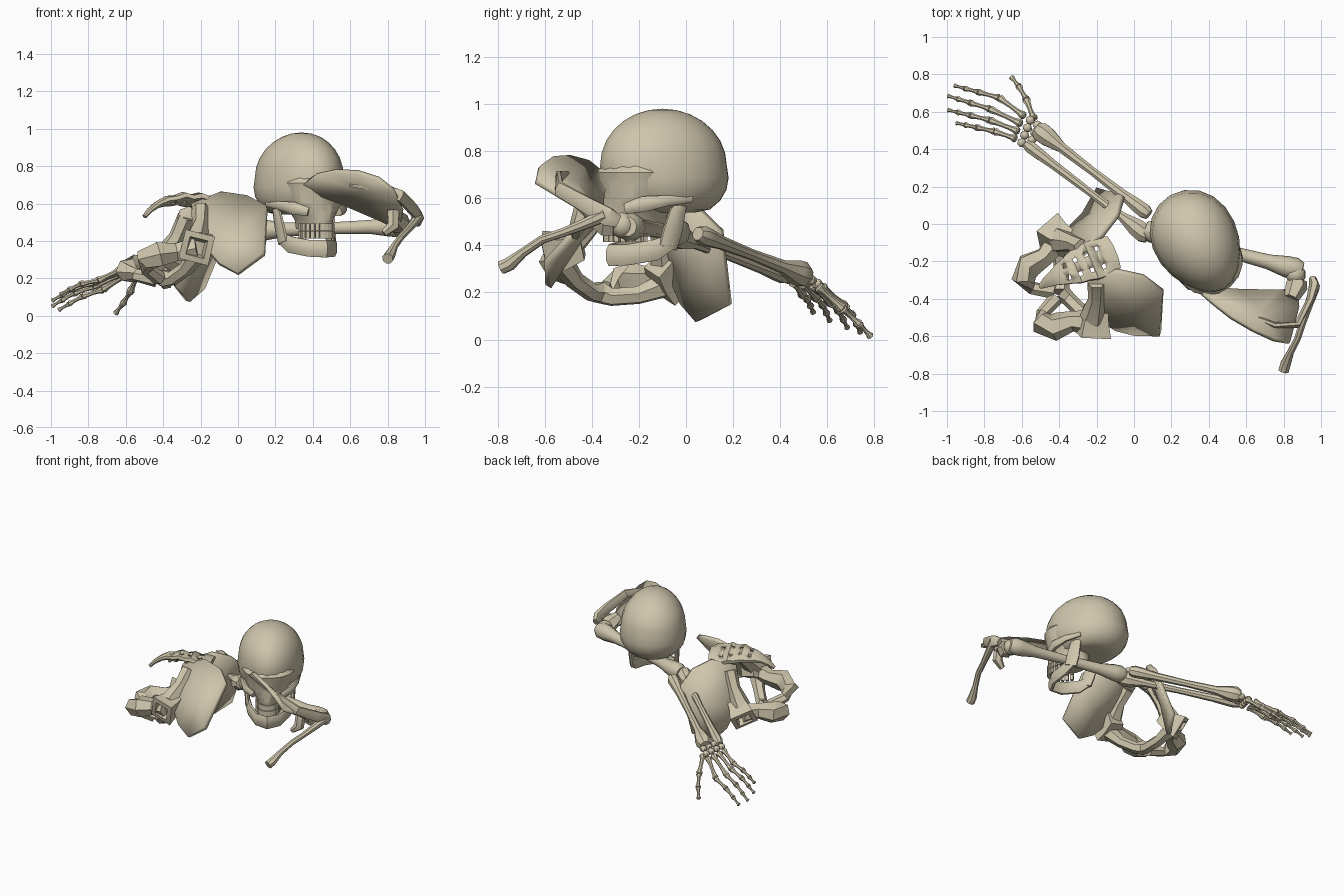
import bpy, bmesh, math
from mathutils import Vector as V, Matrix

if "Cube" in bpy.data.objects:
    bpy.data.objects.remove(bpy.data.objects["Cube"])

MAT = bpy.data.materials.new("bone")
MAT.diffuse_color = (0.62, 0.56, 0.41, 1)
MAT.use_nodes = True
MAT.node_tree.nodes["Principled BSDF"].inputs["Base Color"].default_value = MAT.diffuse_color


def finish(name, bm, mat=None, angle=40, thick=0):
    if mat:
        bm.transform(mat)
    bmesh.ops.recalc_face_normals(bm, faces=bm.faces[:])
    me = bpy.data.meshes.new(name)
    bm.to_mesh(me)
    bm.free()
    me.materials.append(MAT)
    ob = bpy.data.objects.new(name, me)
    bpy.context.collection.objects.link(ob)
    bpy.ops.object.select_all(action='DESELECT')
    ob.select_set(True)
    bpy.context.view_layer.objects.active = ob
    bpy.ops.object.shade_smooth_by_angle(angle=math.radians(angle))
    if thick:
        s = ob.modifiers.new("thickness", 'SOLIDIFY')
        s.thickness, s.offset = thick, 0
    return ob


def tube(bm, rows, side=(0, 0, 1), n=8, fixed=None):
    """Rows are (x, y, z, r_side[, r_other]); rings are swept along them."""
    pts = [V(r[:3]) for r in rows]
    rings = []
    for i, r in enumerate(rows):
        t = V(fixed) if fixed else pts[min(i + 1, len(pts) - 1)] - pts[max(i - 1, 0)]
        t.normalize()
        s = V(side) - t * t.dot(V(side))
        s.normalize()
        o = t.cross(s)
        ra, rb = r[3], r[-1]
        rings.append([bm.verts.new(pts[i] + s * ra * math.cos(a) + o * rb * math.sin(a))
                      for a in (2 * math.pi * (k + .5) / n for k in range(n))])
    for a, b in zip(rings, rings[1:]):
        for k in range(n):
            bm.faces.new((a[k], a[(k + 1) % n], b[(k + 1) % n], b[k]))
    bm.faces.new(rings[0])
    bm.faces.new(rings[-1])


def long_bone(bm, a, b, r, e0=1.6, e1=1.6, n=8):
    a, b = V(a), V(b)
    prof = [(0, e0 * .7), (.04, e0), (.1, e0 * .95), (.22, 1.05), (.5, .85),
            (.78, 1.05), (.9, e1 * .95), (.96, e1), (1, e1 * .7)]
    tube(bm, [(*a.lerp(b, t), r * k) for t, k in prof], n=n)


def fan(name, pts, centre, thick, mat=None):
    bm = bmesh.new()
    c = bm.verts.new(centre)
    vs = [bm.verts.new(p) for p in pts]
    for i, v in enumerate(vs):
        bm.faces.new((c, v, vs[(i + 1) % len(vs)]))
    return finish(name, bm, mat, 30, thick)


def ball(bm, loc, size, u=12, v=8):
    bmesh.ops.create_uvsphere(bm, u_segments=u, v_segments=v, radius=1,
                              matrix=Matrix.Translation(loc) @ Matrix.Diagonal((*size, 1)))


def cut(ob, cutter):
    m = ob.modifiers.new("hollow", 'BOOLEAN')
    m.operation, m.object, m.solver = 'DIFFERENCE', cutter, 'EXACT'
    cutter.hide_render = True
    cutter.hide_set(True)


# ---- skull, in a local frame of (sideways, forward, up)
c30, s30 = math.cos(math.radians(30)), 0.5
SK = Matrix(((c30, s30, 0, .34), (s30, -c30, 0, -.1), (0, 0, 1, 0), (0, 0, 0, 1)))

bm = bmesh.new()
bmesh.ops.create_uvsphere(bm, u_segments=20, v_segments=14, radius=1)
for v in bm.verts:
    x, y, z = v.co
    k = 1 + .25 * max(0, -z)
    v.co = (x * .22 * k * (1 - .13 * y), y * .285 * (k if y < 0 else 1), max(.54, .74 + .24 * z))
cranium = finish("cranium", bm, SK, 50)

bm = bmesh.new()
tube(bm, [(0, .13, .75, .15, .13), (0, .13, .71, .18, .165), (0, .13, .66, .165, .155),
          (0, .13, .60, .155, .145), (0, .13, .56, .125, .145), (0, .13, .51, .085, .145),
          (0, .13, .465, .08, .135)], side=(1, 0, 0), n=16)
face = finish("face_bone", bm, SK, 50)

bm = bmesh.new()
for sx in (-1, 1):
    ball(bm, (sx * .083, .265, .64), (.056, .09, .05))
eyes = finish("eye_socket_cutter", bm, SK)
bm = bmesh.new()
ball(bm, (0, .285, .555), (.028, .05, .045), 8, 6)
nose = finish("nose_cutter", bm, SK)
cut(cranium, eyes)
cut(face, eyes)
cut(face, nose)

bm = bmesh.new()
for sx in (-1, 1):
    tube(bm, [(sx * .09, .23, .555, .025), (sx * .15, .18, .575, .036, .024), (sx * .185, .08, .59, .024, .016),
              (sx * .19, -.03, .6, .02, .018)])
finish("cheekbones", bm, SK)

bm = bmesh.new()
half = [(.15, .045, .415, .035, .018), (.13, .11, .38, .048, .02), (.075, .21, .36, .048, .022)]
tube(bm, half + [(0, .255, .358, .05, .024)] + [(-r[0], *r[1:]) for r in half[::-1]])
for sx in (-1, 1):
    tube(bm, [(sx * .165, -.01, .6, .02, .015), (sx * .162, .02, .54, .04, .015),
              (sx * .155, .04, .46, .048, .017), (sx * .148, .06, .39, .045, .018)], side=(0, 1, 0))
finish("lower_jaw", bm, SK)

bm = bmesh.new()
for z in (.475, .433):
    for k in range(14):
        a = math.radians(-88 + 176 * k / 13)
        m = Matrix.Translation((.08 * math.sin(a), .13 + .14 * math.cos(a), z)) @ Matrix.Rotation(-a, 4, 'Z')
        bmesh.ops.create_cube(bm, size=1, matrix=m @ Matrix.Diagonal((.021, .02, .038, 1)))
finish("teeth", bm, SK)

# ---- pelvis: one half is built, the other is reflected in its tilted middle plane
N = V((.38, -.90, .21)).normalized()
D = .222
R = Matrix.Identity(4)
for i in range(3):
    for j in range(3):
        R[i][j] -= 2 * N[i] * N[j]
    R[i][3] = 2 * D * N[i]

wing = [(-.25, -.29, .59), (-.09, -.25, .655), (.05, -.28, .635), (.155, -.36, .58), (.14, -.59, .33),
        (0, -.585, .225), (-.10, -.56, .28), (-.20, -.50, .40)]
for tag, mat in (("front", None), ("back", R)):
    fan("hip_wing_" + tag, wing, (0, -.45, .43), .03, mat)
    bm = bmesh.new()
    tube(bm, [(-.20, -.44, .40, .075), (-.215, -.52, .375, .095), (-.22, -.595, .365, .115),
              (-.22, -.60, .365, .07), (-.22, -.545, .365, .05)], side=(.25, 0, 1), n=4, fixed=(-.1, -1, -.2))
    finish("hip_socket_" + tag, bm, mat, 30)
    bm = bmesh.new()
    tube(bm, [(-.22, -.50, .40, .07), (-.2, -.40, .49, .045), (-.2, -.31, .57, .05)], n=6)
    tube(bm, [(-.22, -.53, .36, .07), (-.33, -.52, .34, .055), (-.42, -.55, .33, .075),
              (-.49, -.53, .30, .065), (-.49, -.48, .25, .035), (-.42, -.40, .2, .04)], n=6)
    tube(bm, [(-.22, -.53, .33, .055), (-.28, -.47, .25, .04), (-.35, -.40, .20, .04),
              (-.39, -.365, .2, .05)], n=6)
    finish("sit_bone_" + tag, bm, mat, 35)


def mid(x, z):
    return (x, (N.x * x + N.z * z - D) / -N.y, z)


# sacrum and tail bone, with two rows of holes
spine = [(-.11, .585, .10, .05), (-.15, .60, .125, .04), (-.19, .605, .115, .03), (-.23, .62, .115, .034),
         (-.27, .615, .10, .028), (-.31, .627, .10, .03), (-.35, .615, .08, .026), (-.39, .612, .065, .026),
         (-.43, .595, .045, .02), (-.47, .565, .03, .016), (-.5, .53, .014, .012)]
bm = bmesh.new()
tube(bm, [(*mid(x, z), a, b) for x, z, a, b in spine], side=N, n=8)
sacrum = finish("sacrum", bm, None, 35)
bm = bmesh.new()
for k in range(4):
    for s in (-1, 1):
        p = V(mid(-.18 - .06 * k, .615)) + N * s * (.052 - .006 * k)
        bmesh.ops.create_cube(bm, size=1, matrix=Matrix.Translation(p) @ Matrix.Rotation(.38, 4, 'Z')
                              @ Matrix.Diagonal((.02, .024, .3, 1)))
cut(sacrum, finish("sacrum_hole_cutter", bm))

# ---- shoulder blade, its ridge and the collar bone
fan("shoulder_blade", [(.33, -.34, .69), (.42, -.42, .755), (.52, -.50, .775), (.64, -.57, .77), (.75, -.62, .735),
                       (.83, -.635, .67), (.88, -.45, .56), (.87, -.35, .46), (.77, -.36, .51),
                       (.56, -.355, .60)], (.67, -.47, .665), .025)
bm = bmesh.new()
tube(bm, [(.60, -.48, .70, .012), (.75, -.54, .69, .03, .015), (.87, -.54, .64, .035, .018),
          (.94, -.41, .565, .04, .02), (.965, -.33, .52, .045, .03), (.955, -.29, .5, .03, .02)], n=6)
tube(bm, [(.83, -.44, .56, .035), (.83, -.46, .48, .035), (.78, -.47, .44, .02)], side=(1, 0, 0), n=6)
tube(bm, [(.84, -.40, .53, .04), (.87, -.33, .49, .06), (.875, -.30, .485, .05)], n=6)
finish("shoulder_ridge", bm)
bm = bmesh.new()
tube(bm, [(.80, -.785, .305, .03), (.81, -.75, .32, .03), (.835, -.69, .37, .02), (.875, -.61, .425, .019),
          (.905, -.52, .455, .02), (.935, -.43, .49, .024), (.965, -.34, .53, .03)], n=8)
finish("collar_bone", bm)

# ---- arm
bm = bmesh.new()
long_bone(bm, (.90, -.25, .48), (.06, -.03, .455), .038, 1.6, 1.6, 10)
ball(bm, (.865, -.27, .485), (.055, .055, .055), 10, 8)
finish("upper_arm", bm)
bm = bmesh.new()
long_bone(bm, (.08, .05, .45), (-.52, .51, .27), .028, 1.5, 2.0)
finish("forearm_thumb_side", bm)
bm = bmesh.new()
long_bone(bm, (.08, -.07, .45), (-.58, .43, .265), .025, 2.2, 1.4)
finish("forearm_little_side", bm)

# ---- hand
idx, lit = V((-.585, .575, .225)), V((-.63, .455, .245))
bm = bmesh.new()
for row in range(2):
    for k in range(4):
        p = idx.lerp(lit, k / 3) + V((.03, -.02, .012)) * (1 + 1.3 * row)
        ball(bm, p, (.026, .026, .022), 7, 5)
finish("wrist_bones", bm)

fingers = {"index": ((-.72, .675, .14), (-.96, .74, .03)), "middle": ((-.77, .615, .155), (-.995, .685, .05)),
           "ring": ((-.77, .555, .175), (-.995, .61, .08)), "little": ((-.745, .495, .19), (-.95, .54, .115))}
for k, (name, (kn, tip)) in enumerate(fingers.items()):
    kn, tip = V(kn), V(tip)
    pts = [idx.lerp(lit, k / 3), kn] + [kn.lerp(tip, t) + V((0, 0, h)) for t, h in ((.46, .015), (.76, .008), (1, 0))]
    bm = bmesh.new()
    for a, b, r in zip(pts, pts[1:], (.014, .0125, .011, .009)):
        long_bone(bm, a, b, r, 1.6, 1.5, 7)
    finish(name + "_finger", bm)
bm = bmesh.new()
thumb = [(-.535, .56, .225), (-.575, .665, .13), (-.615, .735, .065), (-.655, .785, .012)]
for a, b, r in zip(thumb, thumb[1:], (.015, .013, .011)):
    long_bone(bm, a, b, r, 1.6, 1.5, 7)
finish("thumb", bm)
